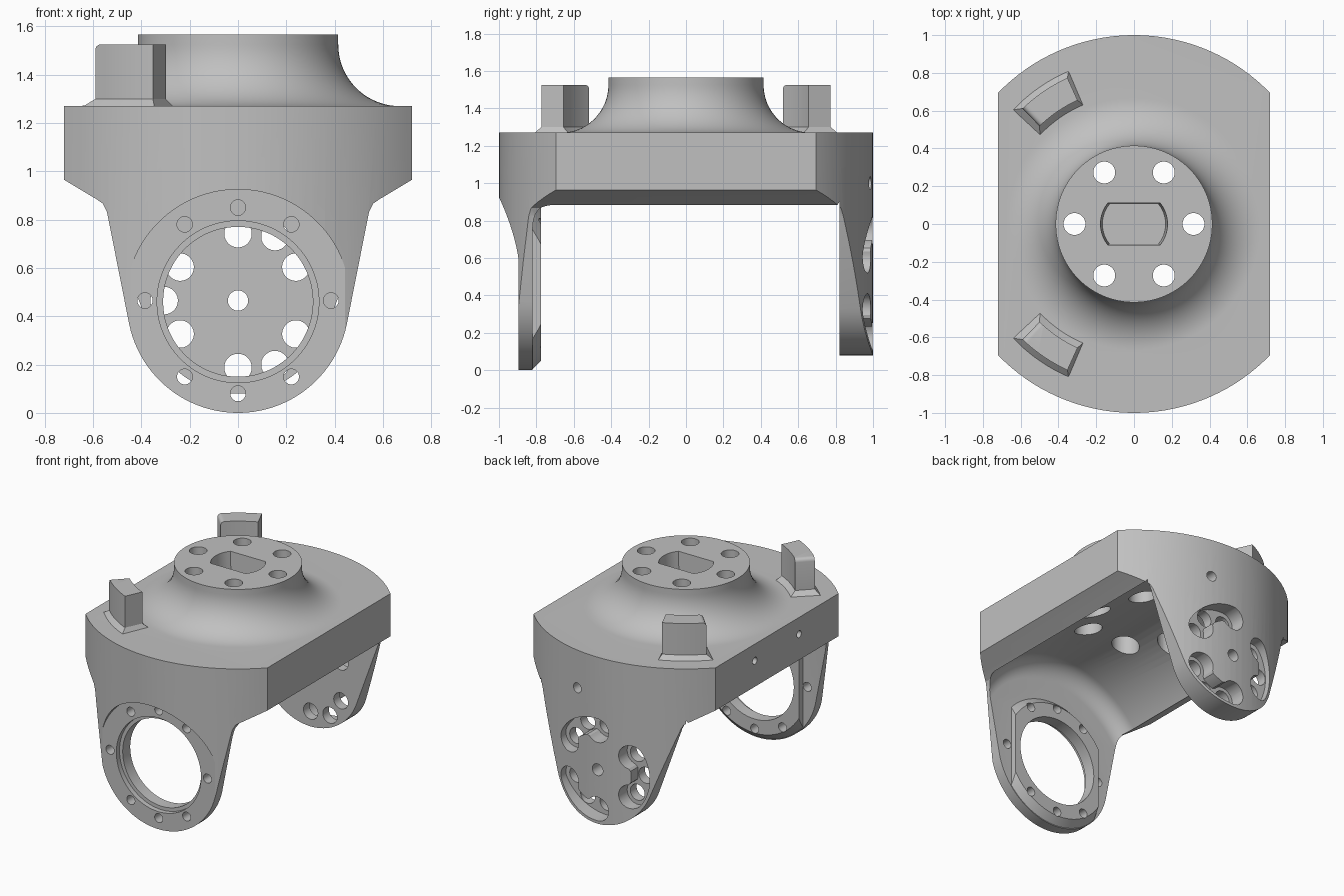
import bpy, bmesh
from math import sin, cos, pi, radians, atan2
from mathutils import Vector

old = bpy.data.objects.get("Cube")
if old:
    bpy.data.objects.remove(old, do_unlink=True)

grey = bpy.data.materials.new("machined grey")
grey.use_nodes = True
grey.diffuse_color = (0.53, 0.53, 0.53, 1)
grey.node_tree.nodes["Principled BSDF"].inputs["Base Color"].default_value = (0.53, 0.53, 0.53, 1)

PIVOT = 0.46   # height of the arm axis
ARM_R = 0.46   # radius of the front arm end


def make(name, bm):
    bmesh.ops.recalc_face_normals(bm, faces=bm.faces)
    mesh = bpy.data.meshes.new(name)
    bm.to_mesh(mesh)
    bm.free()
    mesh.materials.append(grey)
    obj = bpy.data.objects.new(name, mesh)
    bpy.context.collection.objects.link(obj)
    return obj


def loft(name, axis, low, high, t0, t1):
    """Solid between two matching outlines placed at t0 and t1 along an axis."""
    place = {"x": lambda a, b, t: (t, a, b),
             "y": lambda a, b, t: (a, t, b),
             "z": lambda a, b, t: (a, b, t)}[axis]
    bm = bmesh.new()
    r0 = [bm.verts.new(place(a, b, t0)) for a, b in low]
    r1 = [bm.verts.new(place(a, b, t1)) for a, b in high]
    bm.faces.new(r0)
    bm.faces.new(r1)
    for i in range(len(r0)):
        j = (i + 1) % len(r0)
        bm.faces.new((r0[i], r0[j], r1[j], r1[i]))
    return make(name, bm)


def prism(name, axis, outline, t0, t1):
    return loft(name, axis, outline, outline, t0, t1)


def arc(cx, cy, r, a0, a1, n):
    return [(cx + r * cos(radians(a0 + (a1 - a0) * i / n)),
             cy + r * sin(radians(a0 + (a1 - a0) * i / n))) for i in range(n + 1)]


def rod(axis, a, b, r, t0, t1, n=32):
    turn = 180 / n   # half a step, so no corner sits on a centre line
    return prism("rod", axis, arc(a, b, r, turn, 360 + turn, n)[:-1], t0, t1)


def lathe(name, profile, axis, centre, steps=96):
    """Revolve (radius, along-axis) points about the y or z axis."""
    bm = bmesh.new()
    along = Vector((0, 1, 0)) if axis == "y" else Vector((0, 0, 1))
    vs = [bm.verts.new(Vector(centre) + Vector((r, 0, 0)) + along * t) for r, t in profile]
    es = [bm.edges.new(p) for p in zip(vs, vs[1:])]
    bmesh.ops.spin(bm, geom=vs + es, cent=centre, axis=along, angle=2 * pi, steps=steps)
    bmesh.ops.remove_doubles(bm, verts=bm.verts, dist=0.0005)
    # turn the flat end fans into single faces
    bmesh.ops.dissolve_limit(bm, angle_limit=0.002, verts=bm.verts, edges=bm.edges)
    return make(name, bm)


def boolean(target, other, op="DIFFERENCE"):
    mod = target.modifiers.new("bool", "BOOLEAN")
    mod.operation, mod.solver, mod.object = op, "EXACT", other
    bpy.context.view_layer.objects.active = target
    bpy.ops.object.modifier_apply(modifier=mod.name)
    bpy.data.objects.remove(other, do_unlink=True)
    # weld slivers so later cuts stay watertight
    bm = bmesh.new()
    bm.from_mesh(target.data)
    bmesh.ops.remove_doubles(bm, verts=bm.verts, dist=0.00002)
    bm.to_mesh(target.data)
    bm.free()


def smooth(obj):
    bpy.ops.object.select_all(action="DESELECT")
    obj.select_set(True)
    bpy.context.view_layer.objects.active = obj
    bpy.ops.object.shade_smooth_by_angle(angle=radians(25))


# Yoke blank: front outline trimmed by a large round
right_side = [(0.72, 1.27), (0.72, 0.965), (0.588, 0.886), (0.56, 0.867), (0.542, 0.83)]
left_side = [(-x, z) for x, z in reversed(right_side)]
yoke = prism("yoke_body", "y", right_side + arc(0, PIVOT, ARM_R, -12, -168, 47) + left_side, -1.2, 1.2)
boolean(yoke, rod("z", 0, 0, 1, -0.5, 2, 128), "INTERSECT")

# Smaller rounded end on the back arm
boolean(yoke, prism("trim", "y", [(1, 0.829), (0.543, 0.829)] + arc(0, 0.465, 0.385, -20, -160, 41)
                    + [(-0.543, 0.829), (-1, 0.829), (-1, -0.5), (1, -0.5)], 0.3, 1.3))

# Vaulted space between the arms, filleted into the front arm
vault = [(0, -0.82)] + arc(0.603, -0.70, 0.12, -90, 0, 10) + [(0.723, 0.82), (0, 0.82)]
boolean(yoke, lathe("vault", vault, "y", (0, 0, PIVOT)))

# Flat seat on the front arm and chamfered boss on its inside
boolean(yoke, rod("y", 0, PIVOT, 0.465, -1.3, -0.896, 96))
boss = lathe("boss", [(0, -0.86), (0.455, -0.86), (0.455, -0.82), (0.41, -0.775), (0, -0.775)],
             "y", (0, 0, PIVOT))
boolean(boss, prism("clip", "y", [(-0.35, -1), (0.35, -1), (0.35, 2), (-0.35, 2)], -1, 0), "INTERSECT")
boolean(yoke, boss, "UNION")

# Flared top flange
flare = [(0, 1.22), (0.67, 1.22)] + arc(0.67, 1.525, 0.255, 270, 180, 20) + [(0.415, 1.566), (0, 1.566)]
boolean(yoke, lathe("flange", flare, "z", (0, 0, 0)), "UNION")

# Flange bolt holes, counterbored from below, and the tapered key slot
for i in range(6):
    a = i * pi / 3
    x, y = 0.315 * cos(a), 0.315 * sin(a)
    boolean(yoke, rod("z", x, y, 0.058, 0.9, 1.8))
    boolean(yoke, rod("z", x, y, 0.09, 0.9, 1.4))
slot = arc(0, 0, 0.18, -39, 39, 10) + arc(0, 0, 0.18, 141, 219, 10)
boolean(yoke, loft("key_slot", "z", [(x * 0.93, y * 0.93) for x, y in slot], slot, 1.42, 1.6))

# Bearing bore with step, and ring of bolt holes in the front arm
boolean(yoke, rod("y", 0, PIVOT, 0.31, -1.2, -0.5, 96))
boolean(yoke, rod("y", 0, PIVOT, 0.335, -1.2, -0.86, 96))
for deg in (0, 55, 90, 125, 180, 235, 270, 305):
    a = radians(deg)
    boolean(yoke, rod("y", 0.385 * cos(a), 0.465 + 0.385 * sin(a), 0.032, -1.2, -0.6, 24))

# Lobed pockets with three holes each in the back arm
for start in (30, 150, 270):
    ends = [(0.28 * cos(radians(d)), 0.465 + 0.28 * sin(radians(d))) for d in (start, start + 60)]
    pocket = (arc(0, 0.465, 0.365, start, start + 60, 15)
              + arc(*ends[1], 0.085, start + 60, start + 290, 17)[1:]
              + arc(0, 0.465, 0.245, start + 40, start + 20, 5)
              + arc(*ends[0], 0.085, start + 130, start + 360, 17)[:-1])
    boolean(yoke, prism("pocket", "y", pocket, 0.89, 1.3))
    for step, r in ((0, 0.277), (30, 0.306), (60, 0.277)):
        a = radians(start + step)
        boolean(yoke, rod("y", r * cos(a), 0.465 + r * sin(a), 0.057, 0.7, 1.2))

# Pivot hole, offset cable hole, two blind holes on one side
boolean(yoke, rod("y", 0, 0.465, 0.042, 0.7, 1.2))
boolean(yoke, rod("y", 0.17, 1.0, 0.035, 0.7, 1.2))
for y in (-0.25, 0.25):
    boolean(yoke, rod("x", y, 1.15, 0.025, -0.9, -0.6, 24))
smooth(yoke)


# Curved stop posts on chamfered feet
def sector(r0, r1, a0, a1):
    return arc(0, 0, r1, a0, a1, 8) + arc(0, 0, r0, a1, a0, 8)


for side, sign in (("back", -1), ("front", 1)):
    a0, a1 = 180 + sign * 46, 180 + sign * 65.5
    foot = loft("stop_foot_" + side, "z", sector(0.68, 0.885, a0 - sign * 3, a1 + sign * 1.5),
                sector(0.72, 0.85, a0, a1), 1.265, 1.30)
    post = prism("stop_post_" + side, "z", sector(0.72, 0.85, a0, a1), 1.29, 1.525)
    bm = bmesh.new()
    bm.from_mesh(post.data)
    edge = [e for e in bm.edges if all(v.co.z > 1.5 and atan2(abs(v.co.y), abs(v.co.x)) < radians(46.5)
                                       for v in e.verts)]
    bmesh.ops.bevel(bm, geom=edge, offset=0.025, segments=4, profile=0.5, affect="EDGES")
    bm.to_mesh(post.data)
    bm.free()
    smooth(foot)
    smooth(post)
